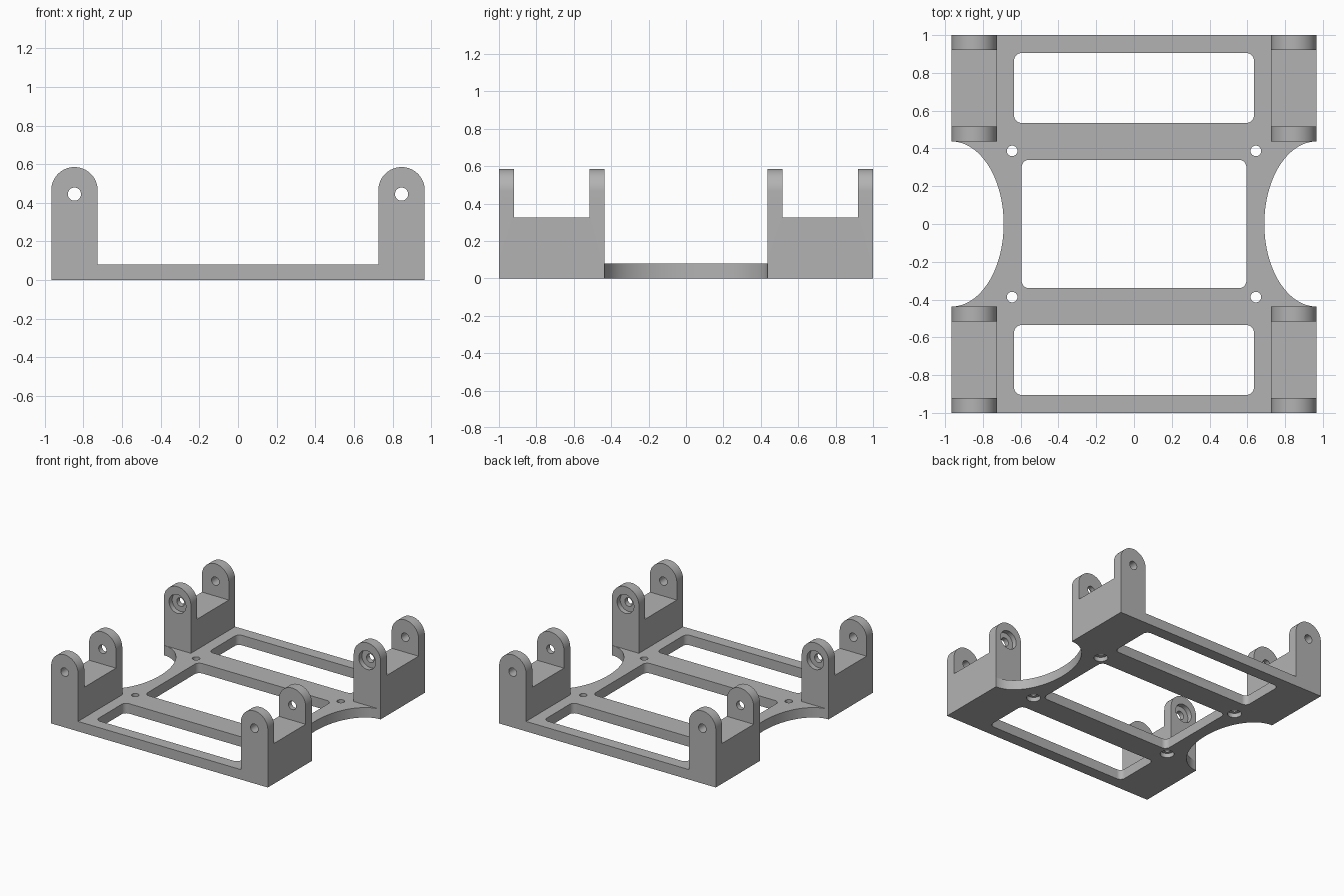
import bpy, bmesh, math
from mathutils import Matrix

cube = bpy.data.objects.get("Cube")
if cube:
    bpy.data.objects.remove(cube, do_unlink=True)

gray = bpy.data.materials.new("matte_gray")
gray.use_nodes = True
color = (0.45, 0.45, 0.45, 1)
gray.diffuse_color = color
gray.node_tree.nodes["Principled BSDF"].inputs["Base Color"].default_value = color

THICK = 0.08                 # plate and ear thickness
IN_X, OUT_X = 0.726, 0.966   # bracket sides
IN_Y, OUT_Y = 0.437, 1.0     # bracket ends
MID_X = (IN_X + OUT_X) / 2
EAR_R = (OUT_X - IN_X) / 2


def arc(cx, cy, rx, ry, start, end, steps):
    angles = [math.radians(start + (end - start) * i / steps) for i in range(steps + 1)]
    return [(cx + rx * math.cos(a), cy + ry * math.sin(a)) for a in angles]


def circle(cx, cy, r):
    return arc(cx, cy, r, r, 0, 360, 40)[:-1]


def rounded_rect(x0, x1, y0, y1, r):
    corners = [(x1 - r, y1 - r), (x0 + r, y1 - r), (x0 + r, y0 + r), (x1 - r, y0 + r)]
    return [p for i, (x, y) in enumerate(corners)
            for p in arc(x, y, r, r, 90 * i, 90 * i + 90, 8)]


def prism(name, outline, low, high, upright=False):
    """Extrude an outline along z, or an xz outline along y when upright."""
    bm = bmesh.new()
    place = (lambda p: (p[0], low, p[1])) if upright else (lambda p: (p[0], p[1], low))
    face = bm.faces.new([bm.verts.new(place(p)) for p in outline])
    top = bmesh.ops.extrude_face_region(bm, geom=[face])["geom"]
    shift = (0, high - low, 0) if upright else (0, 0, high - low)
    bmesh.ops.translate(bm, vec=shift, verts=[v for v in top if isinstance(v, bmesh.types.BMVert)])
    bmesh.ops.recalc_face_normals(bm, faces=bm.faces)
    mesh = bpy.data.meshes.new(name)
    bm.to_mesh(mesh)
    bm.free()
    mesh.materials.append(gray)
    obj = bpy.data.objects.new(name, mesh)
    bpy.context.collection.objects.link(obj)
    return obj


def combine(target, other, operation):
    """Apply an exact boolean and discard the second solid."""
    mod = target.modifiers.new(operation.lower(), "BOOLEAN")
    mod.operation, mod.solver, mod.object = operation, "EXACT", other
    bpy.context.view_layer.objects.active = target
    bpy.ops.object.modifier_apply(modifier=mod.name)
    bpy.data.objects.remove(other, do_unlink=True)


def cut(target, outline, low, high, upright=False):
    combine(target, prism("cutter", outline, low, high, upright), "DIFFERENCE")


# Base plate with an elliptical bay on each side
half = [(OUT_X, -OUT_Y)] + arc(OUT_X, 0, 0.276, IN_Y, 270, 90, 64) + [(OUT_X, OUT_Y)]
frame = prism("mounting_frame", half + [(-x, -y) for x, y in half], 0, THICK)

# Three rounded windows
cut(frame, rounded_rect(-0.595, 0.595, -0.34, 0.34, 0.04), -0.1, 0.2)
for y0, y1 in ((0.535, 0.905), (-0.905, -0.535)):
    cut(frame, rounded_rect(-0.635, 0.635, y0, y1, 0.04), -0.1, 0.2)

# Screw holes, counterbored from below
for sx in (-1, 1):
    for sy in (-1, 1):
        cut(frame, circle(sx * 0.645, sy * 0.387, 0.028), -0.1, 0.2)
        cut(frame, circle(sx * 0.645, sy * 0.387, 0.052), -0.1, 0.035)

# One corner bracket: rounded-top bar, slotted into two ears and bored
profile = [(IN_X, 0), (OUT_X, 0)] + arc(MID_X, 0.465, EAR_R, EAR_R, 0, 180, 32)
bracket = prism("corner_bracket", profile, IN_Y, OUT_Y, upright=True)
slot = [(0.6, 0.325), (1.1, 0.325), (1.1, 0.7), (0.6, 0.7)]
cut(bracket, slot, IN_Y + THICK, OUT_Y - THICK, upright=True)
cut(bracket, circle(MID_X, 0.445, 0.034), 0.3, 1.1, upright=True)
cut(bracket, circle(MID_X, 0.445, 0.075), 0.3, IN_Y + 0.04, upright=True)

# Mirror the bracket to every corner and fuse it to the plate
for sx in (-1, 1):
    for sy in (-1, 1):
        copy = bpy.data.objects.new("bracket_copy", bracket.data.copy())
        bpy.context.collection.objects.link(copy)
        copy.data.transform(Matrix.Diagonal((sx, sy, 1, 1)))
        if sx * sy < 0:
            copy.data.flip_normals()
        combine(frame, copy, "UNION")
bpy.data.objects.remove(bracket, do_unlink=True)

# Smooth the curved walls, keep edges sharp
bpy.ops.object.select_all(action="DESELECT")
frame.select_set(True)
bpy.context.view_layer.objects.active = frame
bpy.ops.object.shade_smooth_by_angle(angle=math.radians(30))
